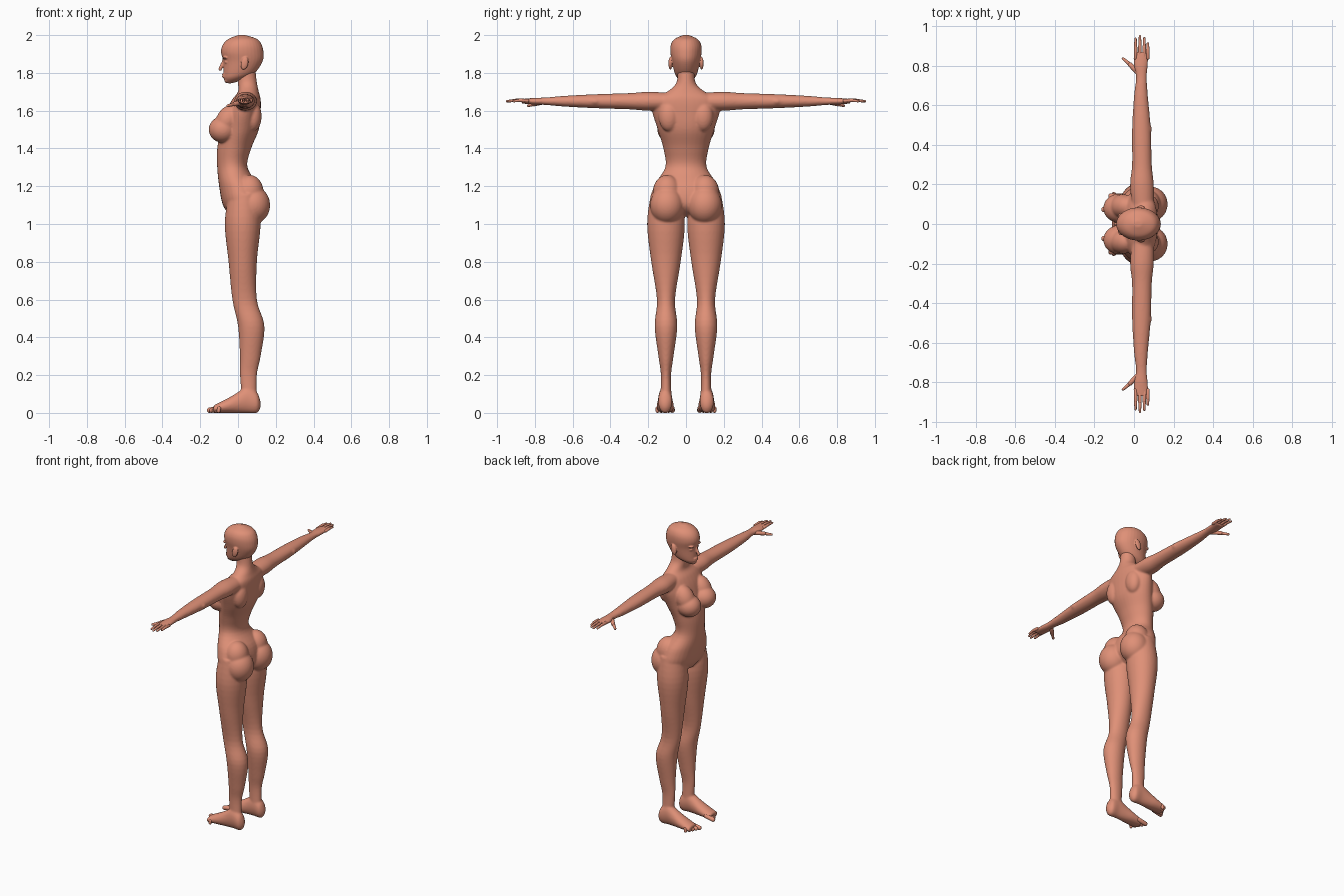
import bpy, bmesh, math
from mathutils import Vector, Matrix

cube = bpy.data.objects.get("Cube")
if cube:
    bpy.data.objects.remove(cube, do_unlink=True)

SKIN_COLOUR = (0.74, 0.28, 0.185, 1)
skin = bpy.data.materials.new("warm skin")
skin.use_nodes = True
skin.diffuse_color = SKIN_COLOUR
skin.node_tree.nodes["Principled BSDF"].inputs["Base Color"].default_value = SKIN_COLOUR


def smooth_rings(rows, steps=5):
    """Add rings between the given ones along a smooth curve."""
    rows = [Vector(row) for row in rows]
    result = []
    for i in range(len(rows) - 1):
        start, end = rows[i], rows[i + 1]
        leaving = (end - rows[max(i - 1, 0)]) / 2
        arriving = (rows[min(i + 2, len(rows) - 1)] - start) / 2
        for step in range(steps):
            t = step / steps
            ease = t * t * (3 - 2 * t)
            result.append(start.lerp(end, ease) + leaving * t * (1 - t) ** 2
                          - arriving * t * t * (1 - t))
    return result + [rows[-1]]


def loft(bm, axes, rings, side=1, centre=0, sides=32):
    """Closed oval tube; a ring is (position, low, high, half width about the centre)."""
    along, across, wide = ["xyz".index(letter) for letter in axes]
    loops = []
    for position, low, high, half in smooth_rings(rings):
        loop = []
        for k in range(sides):
            angle = math.tau * k / sides
            co = Vector()
            co[along] = position
            co[across] = (low + high + (high - low) * math.cos(angle)) / 2
            co[wide] = centre + half * math.sin(angle)
            co.y *= side
            loop.append(bm.verts.new(co))
        loops.append(loop)
    for lower, upper in zip(loops, loops[1:]):
        for k in range(sides):
            bm.faces.new((lower[k - 1], lower[k], upper[k], upper[k - 1]))
    bm.faces.new(loops[0])
    bm.faces.new(loops[-1])


def ball(bm, centre, radii, side=1, tilt=0):
    x, y, z = centre
    matrix = (Matrix.Translation((x, y * side, z)) @ Matrix.Rotation(tilt, 4, "Y")
              @ Matrix.Diagonal((*radii, 1)))
    bmesh.ops.create_uvsphere(bm, u_segments=32, v_segments=20, radius=1, matrix=matrix)


def capsule(bm, start, end, start_radius, end_radius, side=1):
    """Tapered rod with round ends."""
    start, end = Vector(start), Vector(end)
    start.y *= side
    end.y *= side
    turn = (end - start).to_track_quat("Z", "Y")
    rod = bmesh.ops.create_uvsphere(bm, u_segments=14, v_segments=10, radius=1)
    for vert in rod["verts"]:
        if vert.co.z > -0.001:
            vert.co = end + turn @ (vert.co * end_radius)
        else:
            vert.co = start + turn @ (vert.co * start_radius)


def finish(name, bm):
    bmesh.ops.recalc_face_normals(bm, faces=bm.faces)
    mesh = bpy.data.meshes.new(name)
    bm.to_mesh(mesh)
    bm.free()
    mesh.materials.append(skin)
    mesh.polygons.foreach_set("use_smooth", [True] * len(mesh.polygons))
    obj = bpy.data.objects.new(name, mesh)
    bpy.context.collection.objects.link(obj)
    return obj


def blend(obj, voxel, rounds):
    """Fuse overlapping volumes into one soft skin."""
    remesh = obj.modifiers.new("fuse", "REMESH")
    remesh.mode = "VOXEL"
    remesh.voxel_size = voxel
    remesh.use_smooth_shade = True
    relax = obj.modifiers.new("relax", "SMOOTH")
    relax.factor = 0.5
    relax.iterations = rounds


# Cross-sections of the body
TORSO = [
    (1.04, -.04, .06, .05), (1.1, -.08, .12, .18), (1.2, -.1, .11, .17), (1.3, -.11, .05, .11),
    (1.4, -.11, .07, .12), (1.5, -.09, .11, .15), (1.6, -.06, .12, .18), (1.66, -.03, .12, .17),
    (1.7, 0, .11, .1), (1.75, 0, .1, .05), (1.84, 0, .09, .045)]
LEG = [
    (.08, .02, .1, .03), (.2, .01, .1, .027), (.3, .01, .12, .04), (.46, 0, .14, .06),
    (.6, -.03, .1, .048), (.8, -.05, .1, .078), (1, -.07, .12, .1), (1.16, -.05, .11, .08)]
FOOT = [
    (.12, .03, .06, .01), (.1, 0, .11, .035), (.05, 0, .14, .037), (0, 0, .11, .04),
    (-.05, 0, .08, .045), (-.13, 0, .04, .045)]
ARM = [
    (.1, -.01, .1, .045), (.2, -.02, .1, .05), (.3, -.01, .09, .043), (.48, -.01, .085, .037),
    (.65, 0, .07, .028), (.74, .01, .065, .02), (.8, 0, .07, .018), (.87, 0, .075, .012)]

body = bmesh.new()
loft(body, "zxy", TORSO)
for side in (1, -1):
    loft(body, "zxy", LEG, side, centre=.106)
    loft(body, "xzy", FOOT, side, centre=.11)
    loft(body, "yxz", ARM, side, centre=1.65)
    # Bust, seat, shoulder blade and elbow
    ball(body, (-.08, .08, 1.5), (.075, .072, .07), side)
    ball(body, (-.055, .09, 1.55), (.06, .06, .085), side, tilt=.5)
    ball(body, (.08, .1, 1.1), (.09, .09, .1), side)
    ball(body, (.06, .1, 1.17), (.075, .075, .09), side)
    ball(body, (.08, .09, 1.57), (.045, .055, .08), side)
    ball(body, (.07, .48, 1.65), (.02, .03, .02), side)
blend(finish("body", body), .0055, 10)

# Head with nose, lips, chin, brows, eyes and ears
SKULL = [
    (1.745, -.06, -.03, .01), (1.77, -.075, .04, .043), (1.8, -.076, .09, .06),
    (1.86, -.078, .13, .074), (1.91, -.09, .135, .083), (1.95, -.08, .125, .08),
    (1.98, -.05, .1, .06), (2, 0, .04, .015)]
head = bmesh.new()
loft(head, "zxy", SKULL)
capsule(head, (-.078, 0, 1.865), (-.094, 0, 1.82), .006, .01)
for height in (1.78, 1.792):
    ball(head, (-.073, 0, height), (.012, .02, .006))
ball(head, (-.06, 0, 1.76), (.013, .02, .013))
for side in (1, -1):
    ball(head, (-.06, .03, 1.857), (.012, .015, .008), side)
    ball(head, (-.066, .035, 1.88), (.016, .022, .007), side)
    ball(head, (.035, .083, 1.85), (.02, .01, .035), side, tilt=.25)
blend(finish("head", head), .004, 5)

# Fingers, thumbs and toes
FINGERTIPS = [(.008, .935), (.03, .948), (.052, .938), (.07, .912)]
for side, label in ((1, "left"), (-1, "right")):
    hand = bmesh.new()
    for x, tip in FINGERTIPS:
        knuckle = (x, (tip + .85) / 2, 1.655)
        capsule(hand, (x, .84, 1.653), knuckle, .01, .009, side)
        capsule(hand, knuckle, (x, tip, 1.65), .009, .006, side)
    thumb_joint = (-.02, .805, 1.635)
    capsule(hand, (.02, .765, 1.645), thumb_joint, .015, .012, side)
    capsule(hand, thumb_joint, (-.055, .835, 1.626), .011, .007, side)
    finish(label + "_fingers", hand)

    toes = bmesh.new()
    for i in range(5):
        radius = .014 - .001 * i
        y = .073 + .0195 * i
        capsule(toes, (-.1, y, .024), (-.151 + .012 * i, y, radius), radius, radius, side)
    finish(label + "_toes", toes)
